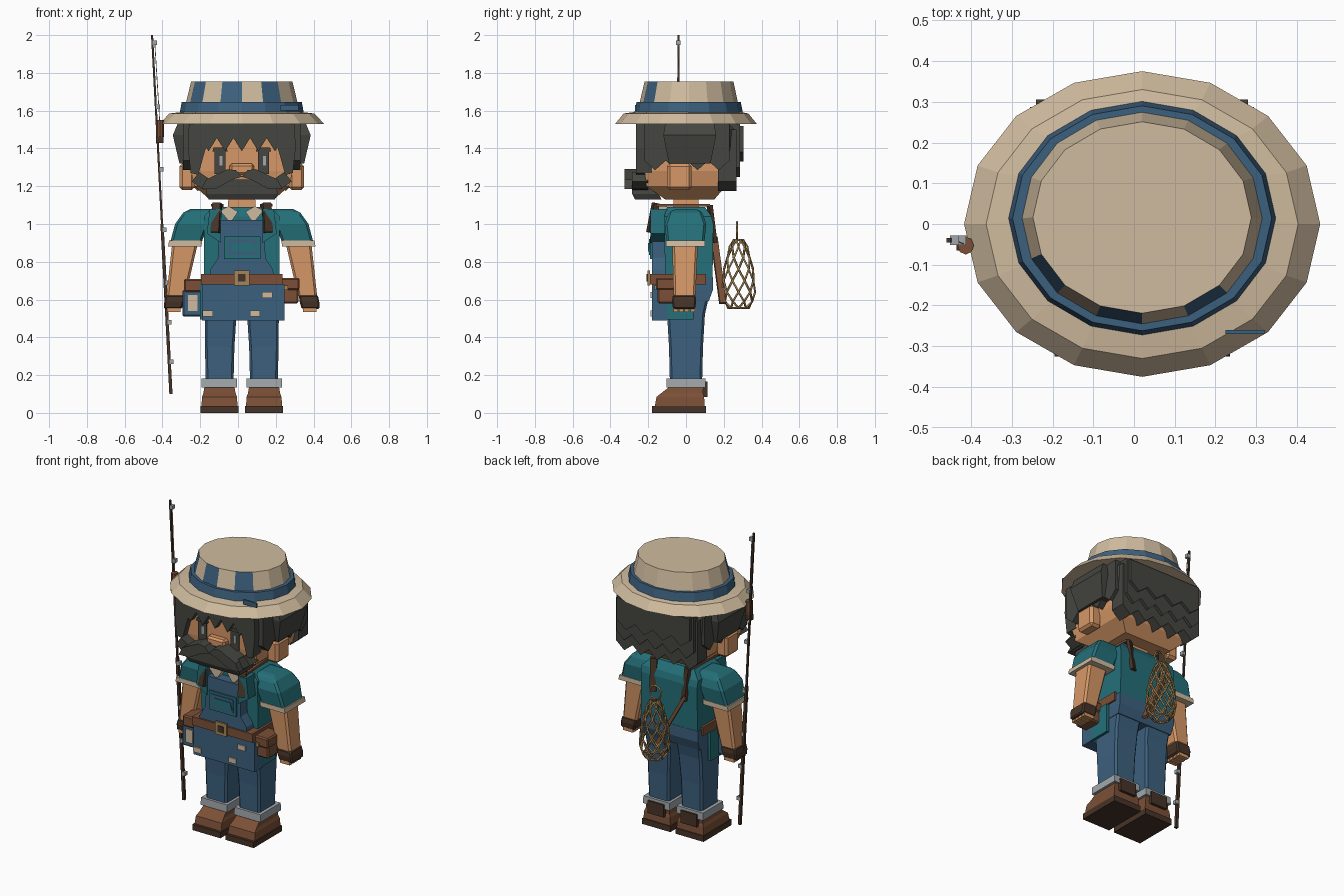
import bpy, bmesh, math
from mathutils import Vector

if "Cube" in bpy.data.objects:
    bpy.data.objects.remove(bpy.data.objects["Cube"])

C = 0.02  # body centre line


def material(name, *rgb):
    m = bpy.data.materials.new(name)
    m.use_nodes = True
    m.diffuse_color = (*rgb, 1)
    m.node_tree.nodes["Principled BSDF"].inputs["Base Color"].default_value = (*rgb, 1)
    return m


cream = material("cream", .63, .5, .345)
denim = material("denim blue", .046, .118, .21)
teal = material("teal", .018, .16, .19)
skin = material("skin", .67, .31, .135)
hair = material("charcoal hair", .06, .06, .053)
brown = material("leather brown", .2, .08, .038)
dark = material("dark brown", .062, .034, .021)
grey = material("light grey", .36, .39, .41)
rope = material("rope", .38, .24, .095)


def finish(name, mat, bm, bevel=0):
    bmesh.ops.recalc_face_normals(bm, faces=bm.faces)
    me = bpy.data.meshes.new(name)
    bm.to_mesh(me)
    bm.free()
    ob = bpy.data.objects.new(name, me)
    bpy.context.collection.objects.link(ob)
    me.materials.append(mat)
    if bevel:
        mod = ob.modifiers.new("chamfer", 'BEVEL')
        mod.width, mod.segments = bevel, 1
    return ob


def loft(name, mat, sections, n=4, bevel=0):
    """Stack of rings, each (x, y, half width, half depth, z)."""
    bm = bmesh.new()
    turn, k = (math.pi / 4, math.sqrt(2)) if n == 4 else (0, 1)
    rings = []
    for x, y, hx, hy, z in sections:
        angles = [math.tau * i / n + turn for i in range(n)]
        rings.append([bm.verts.new((x + k * hx * math.cos(a), y + k * hy * math.sin(a), z)) for a in angles])
    for lo, hi in zip(rings, rings[1:]):
        for i in range(n):
            j = (i + 1) % n
            bm.faces.new((lo[i], lo[j], hi[j], hi[i]))
    bm.faces.new(rings[0][::-1])
    bm.faces.new(rings[-1])
    return finish(name, mat, bm, bevel)


def box(name, mat, x0, x1, y0, y1, z0, z1, bevel=0):
    x, y, hx, hy = (x0 + x1) / 2, (y0 + y1) / 2, abs(x1 - x0) / 2, abs(y1 - y0) / 2
    return loft(name, mat, [(x, y, hx, hy, z0), (x, y, hx, hy, z1)], bevel=bevel)


def sheet(name, mat, pts, a, b, side=False):
    """Outline in xz pushed through y, or in yz pushed through x when side is set."""
    bm = bmesh.new()
    place = (lambda u, z, d: (d, u, z)) if side else (lambda u, z, d: (u, d, z))
    caps = [[bm.verts.new(place(u, z, d)) for u, z in pts] for d in (a, b)]
    for i in range(len(pts)):
        j = (i + 1) % len(pts)
        bm.faces.new((caps[0][i], caps[0][j], caps[1][j], caps[1][i]))
    bm.faces.new(caps[0])
    bm.faces.new(caps[1][::-1])
    return finish(name, mat, bm)


def jagged(u0, u1, teeth, top, lo, hi):
    step = (u1 - u0) / (2 * teeth)
    low = [(u0 + step * i, lo if i % 2 else hi) for i in range(2 * teeth + 1)]
    return [(u0, top)] + low + [(u1, top)]


def beam(name, mat, p, q, w, t):
    p, q = Vector(p), Vector(q)
    size = (q - p).length
    ob = box(name, mat, -w / 2, w / 2, -t / 2, t / 2, -size / 2, size / 2)
    ob.location = (p + q) / 2
    ob.rotation_mode = 'QUATERNION'
    ob.rotation_quaternion = (q - p).to_track_quat('Z', 'Y')
    return ob


# Hat
loft("hat_brim", cream, [(C, 0, .437, .375, 1.53), (C, 0, .383, .33, 1.585), (C, .01, .3, .27, 1.595)], 16)
crown = loft("hat_crown", cream, [(C, .014, .308, .272, 1.59), (C, .016, .268, .235, 1.755)], 16)
crown.data.materials.append(denim)
for i in (9, 11, 13):
    crown.data.polygons[i].material_index = 1
loft("hat_band", denim, [(C, .014, .329, .288, 1.585), (C, .014, .318, .276, 1.645)], 16)
box("band_knot", denim, .225, .32, -.27, -.26, 1.6, 1.63)

# Head and face
loft("head", skin, [(C, .02, .17, .13, 1.13), (C, 0, .25, .21, 1.2), (C, 0, .27, .22, 1.28), (C, 0, .27, .22, 1.53)])
loft("neck", skin, [(C, 0, .075, .07, 1.06), (C, 0, .07, .065, 1.15)])
box("nose", skin, -.045, .085, -.262, -.2, 1.26, 1.32, .012)
loft("beard", hair, [(C, -.2, .175, .07, 1.13), (C, -.215, .19, .07, 1.16), (C, -.215, .18, .07, 1.235)])
half = [(.0, 1.25), (.03, 1.285), (.075, 1.29), (.19, 1.235), (.215, 1.185), (.14, 1.185), (.05, 1.235)]
for s, tag in ((-1, "right"), (1, "left")):
    sheet(tag + "_moustache", hair, [(C + s * u, z) for u, z in half], -.325, -.21)
    sheet(tag + "_moustache_tip", hair, [(C + s * u, z) for u, z in
          ((.16, 1.23), (.225, 1.275), (.265, 1.225), (.2, 1.18))], -.285, -.2)
    box(tag + "_ear", skin, C + s * .25, C + s * .33, -.1, .03, 1.18, 1.32, .015)
    e = C + s * .115
    box(tag + "_eye", hair, e - .03, e + .03, -.228, -.219, 1.265, 1.385)
    box(tag + "_eye_glint", grey, e - .002, e + .014, -.232, -.224, 1.31, 1.36)
    sheet(tag + "_eyebrow", hair, [(e - .04, 1.385), (e + .04, 1.385), (e + .035, 1.405), (e - .035, 1.405)], -.235, -.215)

# Hair in jagged layers
loft("hair_cap", hair, [(C, .1, .29, .16, 1.36), (C, .015, .3, .245, 1.47), (C, .015, .3, .245, 1.53)], bevel=.03)
sheet("fringe", hair, jagged(-.2, .24, 5, 1.53, 1.385, 1.455), -.265, -.2)
sheet("back_hair_under", hair, jagged(-.27, .31, 5, 1.5, 1.175, 1.225), .17, .268)
sheet("back_hair_middle", hair, jagged(-.255, .295, 5, 1.53, 1.25, 1.3), .23, .287)
sheet("back_hair_outer", hair, jagged(-.24, .28, 4, 1.52, 1.33, 1.38), .27, .305)
for s, tag in ((-1, "right"), (1, "left")):
    sheet(tag + "_side_hair", hair, jagged(-.22, .23, 4, 1.53, 1.285, 1.335), C + s * .25, C + s * .312, True)
    loft(tag + "_hair_tuft", hair, [(C + s * .3, .02, .03, .11, 1.32), (C + s * .325, .02, .04, .14, 1.47),
                                    (C + s * .31, .02, .03, .13, 1.53)])
    sheet(tag + "_front_lock", hair, [(C + s * u, z) for u, z in
          ((.15, 1.53), (.28, 1.53), (.285, 1.4), (.27, 1.27), (.23, 1.26), (.2, 1.37))], -.265, -.18)

# Shirt and overalls
loft("shirt", teal, [(C, .015, .2, .125, .68), (C, .015, .2, .13, 1.0), (C, .01, .2, .125, 1.04), (C, 0, .15, .1, 1.09)])
loft("trouser_seat", denim, [(C, .01, .2, .11, .59), (C, .015, .205, .127, .65), (C, .015, .205, .127, .72)])
box("apron_skirt", denim, -.19, .245, -.18, -.1, .49, .68)
loft("bib", denim, [(C, -.145, .18, .035, .66), (C, -.145, .165, .035, .76), (C, -.145, .125, .035, .82),
                    (C, -.145, .12, .035, 1.02)])
box("bib_pocket_trim", teal, -.075, .12, -.19, -.18, .815, .935)
box("bib_pocket", denim, -.055, .1, -.195, -.186, .835, .92)
sheet("pocket_patch", teal, [(-.035, .855), (.095, .855), (.085, .9), (-.03, .9)], -.2, -.193)
for x, z in ((.155, .625), (-.16, .525), (.09, .525)):
    box("cloth_patch", cream, x - .027, x + .027, -.188, -.179, z - .016, z + .016)
for s, tag in ((-1, "right"), (1, "left")):
    box(tag + "_apron_side", teal, C + s * .205, C + s * .222, -.165, .04, .495, .68)
    sheet(tag + "_collar", cream, [(C + s * u, z) for u, z in ((.02, 1.065), (.07, 1.095), (.115, 1.07), (.06, 1.005))],
          -.165, -.1)
    sheet(tag + "_shirt_flap", teal, [(C + s * u, z) for u, z in ((.11, .9), (.185, .95), (.17, 1.08), (.11, 1.08))],
          -.188, -.1)
    # Straps over the shoulders
    x = C + s * .14
    beam(tag + "_strap_front", dark, (x, -.19, .955), (x - s * .01, -.16, 1.11), .045, .03)
    beam(tag + "_strap_top", brown, (x, -.16, 1.1), (x - s * .02, .125, 1.1), .045, .014)
    beam(tag + "_strap_back", dark, (x - s * .02, .125, 1.1), (x - s * .03, .15, .9), .04, .02)

# Belt, buckle and pouches
box("belt", brown, -.195, .235, -.19, .105, .68, .735)
box("buckle", rope, -.02, .06, -.203, -.19, .675, .755)
box("buckle_centre", dark, 0, .04, -.209, -.202, .695, .735)
box("right_pouch", denim, -.295, -.19, -.15, -.04, .51, .65, .008)
box("right_pouch_flap", brown, -.285, -.185, -.16, -.03, .64, .71, .008)
box("right_pouch_patch", cream, -.265, -.215, -.157, -.149, .54, .625)
box("left_pouch", brown, .22, .32, -.15, -.03, .58, .68, .008)
box("left_pouch_flap", brown, .21, .325, -.16, -.02, .65, .715, .008)
box("left_pouch_button", rope, .235, .265, -.168, -.159, .65, .675)

# Arms, legs and boots
for s, tag in ((-1, "right"), (1, "left")):
    def at(d):
        return C + s * d
    loft(tag + "_sleeve", teal, [(at(.297), -.003, .083, .1, .9), (at(.265), -.003, .088, .11, 1.0),
                                 (at(.235), -.003, .075, .09, 1.06), (at(.215), 0, .055, .06, 1.08)], bevel=.012)
    loft(tag + "_sleeve_cuff", cream, [(at(.302), -.003, .088, .104, .882), (at(.297), -.003, .088, .104, .912)])
    loft(tag + "_arm", skin, [(at(.35), -.008, .05, .058, .61), (at(.3), -.005, .068, .068, .9)], bevel=.012)
    loft(tag + "_glove", dark, [(at(.365), -.01, .048, .058, .55), (at(.358), -.01, .052, .064, .59),
                                (at(.352), -.01, .05, .06, .625)], bevel=.008)
    for i in range(4):
        y = -.055 + i * .03
        box(tag + "_fingertip", skin, at(.325), at(.395), y - .012, y + .012, .535, .56)
    loft(tag + "_leg", denim, [(at(.117), 0, .073, .085, .15), (at(.117), 0, .078, .09, .35),
                               (at(.112), 0, .084, .1, .52), (at(.11), .008, .088, .118, .64)], bevel=.012)
    loft(tag + "_trouser_cuff", grey, [(at(.119), 0, .095, .104, .135), (at(.119), 0, .093, .102, .182)])
    loft(tag + "_boot_sole", dark, [(at(.118), -.038, .1, .143, 0), (at(.118), -.038, .1, .143, .037)])
    loft(tag + "_boot", brown, [(at(.118), -.033, .096, .132, .035), (at(.118), -.03, .092, .126, .085),
                                (at(.118), -.02, .085, .11, .105), (at(.118), 0, .08, .092, .135)])
    box(tag + "_boot_heel_tab", dark, at(.06), at(.175), .07, .113, .085, .165)


# Fishing rod leaning through the right hand
def rod_at(z):
    t = (z - .1) / 1.9
    return Vector((-.355 - .1 * t, -.04, z))


beam("rod_butt", dark, rod_at(.1), rod_at(1.0), .017, .017)
beam("rod_tip", dark, rod_at(1.0), rod_at(2), .011, .011)
for z in (1.96, 1.62, 1.29, .97, .69, .48, .27):
    p = rod_at(z) + Vector((.012, 0, 0))
    box("rod_guide", grey, p.x - .011, p.x + .011, p.y - .012, p.y + .012, z - .012, z + .012)
loft("reel", brown, [(-.413, -.053, .02, .022, 1.46), (-.413, -.053, .02, .022, 1.55)], 8)
box("reel_foot", dark, -.435, -.395, -.065, -.04, 1.43, 1.465)
beam("fishing_line", grey, (-.44, -.04, 1.95), (-.415, -.05, 1.55), .003, .003)

# Landing net hanging on the back
net = bpy.data.curves.new("net_mesh", 'CURVE')
net.dimensions = '3D'
net.bevel_depth, net.bevel_resolution = .006, 0
net.materials.append(rope)
profile = [(.555, .055), (.59, .078), (.64, .088), (.7, .085), (.76, .077), (.82, .064), (.88, .048), (.915, .028)]
NX, NY = .028, .278


def spline(points, closed=False):
    sp = net.splines.new('POLY')
    sp.points.add(len(points) - 1)
    for pt, co in zip(sp.points, points):
        pt.co = (*co, 1)
    sp.use_cyclic_u = closed


def net_point(a, r, z):
    return (NX + r * math.cos(a), NY + r * math.sin(a), z)


for strand in range(8):
    for way in (-1, 1):
        spline([net_point(math.tau * strand / 8 + way * i * math.pi / 8, r, z) for i, (z, r) in enumerate(profile)])
for z, r in (profile[0], profile[-1]):
    spline([net_point(math.tau * i / 8, r, z) for i in range(8)], True)
# Hanging loop above the neck
spline([(NX + .042 * math.cos(math.tau * i / 8), .27, .965 + .045 * math.sin(math.tau * i / 8)) for i in range(8)], True)
net_ob = bpy.data.objects.new("landing_net", net)
bpy.context.collection.objects.link(net_ob)
beam("net_handle", brown, (-.1, .148, .93), (.08, .195, .58), .035, .02)
